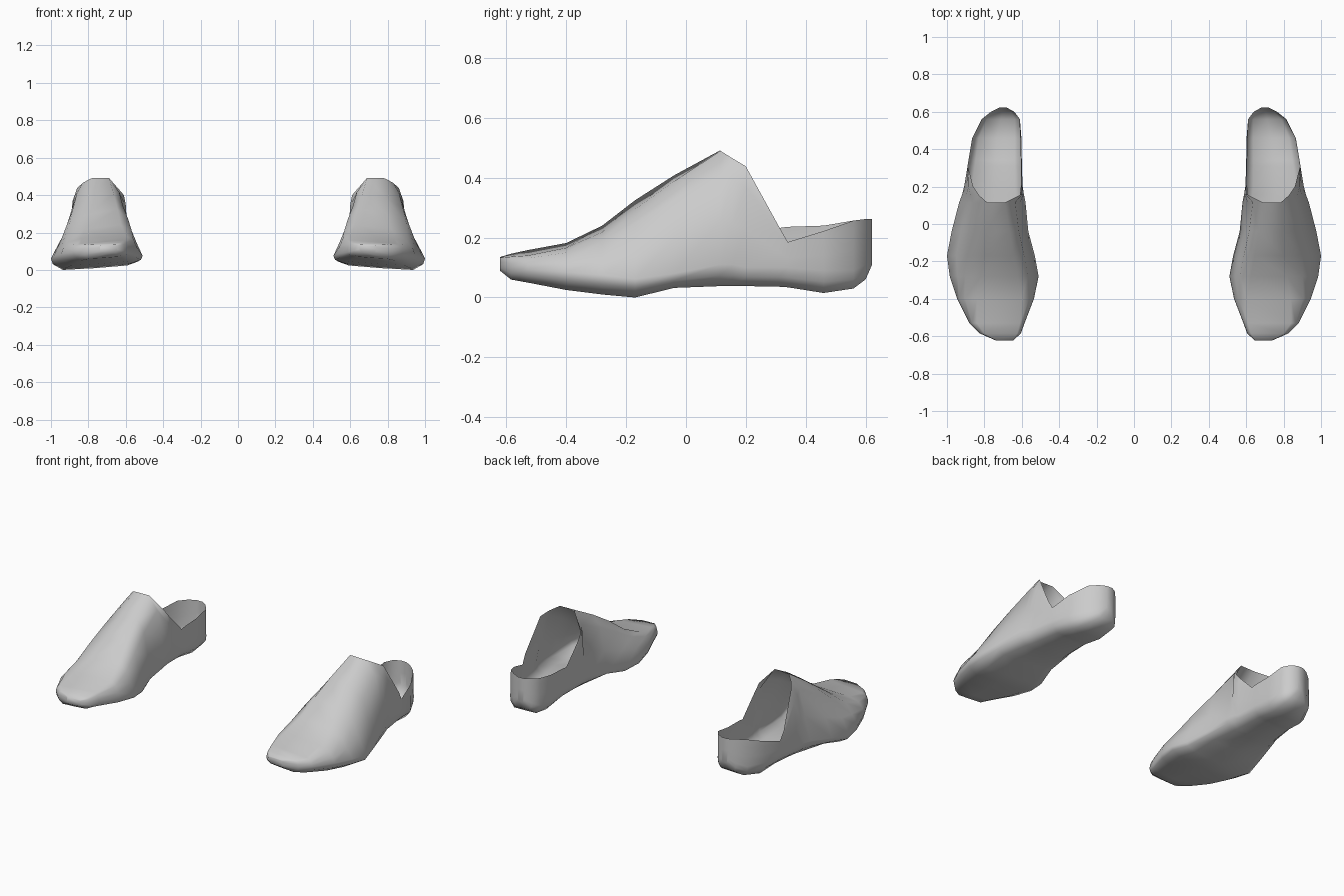
import bpy, bmesh

# Cross-sections, toe to heel:
# y, inner x, outer x, sole z, widest z, inner top x, z, outer top x, z
SECTIONS = [
    (-.622, .645, .74, .090, .110, .650, .135, .735, .133),
    (-.585, .605, .825, .060, .100, .625, .146, .80, .136),
    (-.53, .585, .88, .050, .095, .610, .158, .84, .140),
    (-.40, .535, .945, .025, .085, .600, .182, .84, .166),
    (-.28, .510, .985, .010, .075, .625, .240, .82, .218),
    (-.17, .530, 1.00, .000, .062, .645, .325, .80, .295),
    (-.04, .565, .975, .032, .080, .665, .408, .79, .388),
    (.115, .580, .935, .038, .110, .690, .492, .785, .490),
    (.155, .588, .920, .038, .110, .610, .400, .83, .465),
    (.20, .595, .908, .038, .100, .605, .345, .86, .438),
    (.31, .600, .890, .036, .100, .605, .232, .888, .238),
    (.34, .600, .885, .034, .100, .605, .236, .884, .185),
    (.46, .602, .865, .015, .090, .608, .240, .862, .222),
    (.56, .610, .815, .030, .090, .613, .257, .810, .257),
    (.60, .640, .765, .060, .110, .642, .262, .762, .262),
    (.622, .680, .72, .110, .140, .680, .262, .72, .262),
]
LAST_CLOSED = 7      # sections up to here are covered by the vamp


def half(wide, zw, cx, zs, tx, zt, bulge):
    """Points from the sole edge up one side to the top edge."""
    mix = lambda a, b, t: a + (b - a) * t
    return [(mix(wide, cx, .27), zs),
            (mix(wide, cx, .04), mix(zs, zw, .5)),
            (wide, zw),
            (mix(wide, tx, bulge[0]), mix(zw, zt, .38)),
            (mix(wide, tx, bulge[1]), mix(zw, zt, .80)),
            (tx, zt)]


def make_shoe(name, side):
    bm = bmesh.new()
    rows = []
    for y, xi, xo, zb, zw, ti, zi, to, zo in SECTIONS:
        cx = (xi + xo) / 2
        # inner edge of the front sole is a little raised
        tilt = (.05 if y < .1 else .02) * (xo - xi)
        bulge = (.10, .38) if y < -.35 else (.25, .50)   # fuller toe
        inner = half(xi, zw, cx, zb + tilt, ti, zi, bulge)
        outer = half(xo, zw, cx, zb, to, zo, bulge)
        ring = inner[::-1] + [(cx, zb + tilt * .4)] + outer
        rows.append([bm.verts.new((side * x, y, z)) for x, z in ring])
    # sides and sole
    for a, b in zip(rows, rows[1:]):
        for i in range(len(a) - 1):
            bm.faces.new((a[i], a[i + 1], b[i + 1], b[i]))
    # top of the vamp
    for a, b in zip(rows[:LAST_CLOSED], rows[1:LAST_CLOSED + 1]):
        bm.faces.new((a[-1], a[0], b[0], b[-1]))
    # toe and heel ends
    bm.faces.new(rows[0])
    bm.faces.new(rows[-1])
    bmesh.ops.recalc_face_normals(bm, faces=bm.faces)
    me = bpy.data.meshes.new(name)
    bm.to_mesh(me)
    bm.free()
    me.shade_smooth()
    ob = bpy.data.objects.new(name, me)
    bpy.context.collection.objects.link(ob)


make_shoe("left_shoe", 1)
make_shoe("right_shoe", -1)
